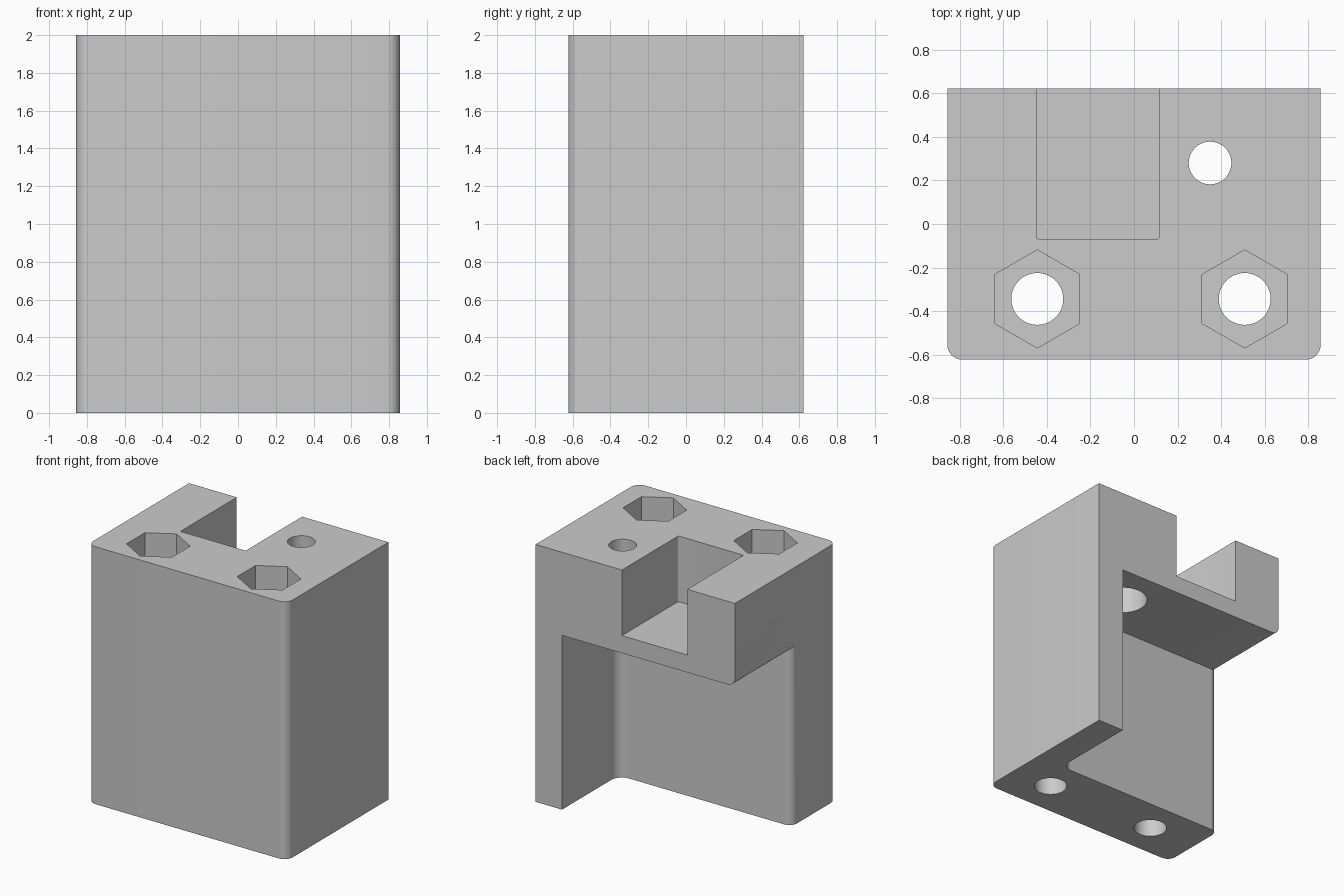
import bpy
import bmesh
import math
from mathutils import Vector, Matrix

if "Cube" in bpy.data.objects:
    bpy.data.objects.remove(bpy.data.objects["Cube"], do_unlink=True)

grey = bpy.data.materials.new("light_grey")
grey.use_nodes = True
colour = (0.6, 0.6, 0.6, 1)
grey.diffuse_color = colour
grey.node_tree.nodes["Principled BSDF"].inputs["Base Color"].default_value = colour

W, D, H = 0.857, 0.623, 2.0
LEDGE = 1.354       # underside of the overhanging block
WALL = -0.073       # inner face of the front wall
LEG = 0.63          # inner face of the side wall
FILLET = 0.065      # rounding of the outer pocket edges


def rounded(corners, steps=10):
    """Outline from (x, y, radius) corners, each filleted by its radius."""
    outline = []
    for i, (x, y, r) in enumerate(corners):
        p = Vector((x, y))
        if r == 0:
            outline.append(p)
            continue
        a = (Vector(corners[i - 1][:2]) - p).normalized()
        b = (Vector(corners[(i + 1) % len(corners)][:2]) - p).normalized()
        for k in range(steps + 1):
            t = k / steps * math.pi / 2
            outline.append(p + r * (a * (1 - math.sin(t)) + b * (1 - math.cos(t))))
    return outline


def circle(x, y, r, sides, start=0.0):
    return [Vector((x + r * math.cos(start + math.tau * k / sides),
                    y + r * math.sin(start + math.tau * k / sides)))
            for k in range(sides)]


def prism(name, outline, z0, z1, turn=None):
    bm = bmesh.new()
    base = bm.faces.new([bm.verts.new((p.x, p.y, z0)) for p in outline])
    top = bmesh.ops.extrude_face_region(bm, geom=[base])["geom"]
    bmesh.ops.translate(bm, vec=(0, 0, z1 - z0),
                        verts=[v for v in top if isinstance(v, bmesh.types.BMVert)])
    if turn:
        bmesh.ops.transform(bm, matrix=turn, verts=bm.verts)
    bmesh.ops.recalc_face_normals(bm, faces=bm.faces)
    mesh = bpy.data.meshes.new(name)
    bm.to_mesh(mesh)
    bm.free()
    mesh.materials.append(grey)
    obj = bpy.data.objects.new(name, mesh)
    bpy.context.collection.objects.link(obj)
    return obj


def combine(target, tool, operation):
    """Apply a boolean to target and remove the tool."""
    tool.hide_render = True
    mod = target.modifiers.new(tool.name, 'BOOLEAN')
    mod.operation = operation
    mod.solver = 'EXACT'
    mod.object = tool
    bpy.context.view_layer.objects.active = target
    bpy.ops.object.modifier_apply(modifier=mod.name)
    bpy.data.objects.remove(tool, do_unlink=True)


# Main block with rounded front edges
body = prism("bracket_body", rounded([(-W, -D, 0.07), (W, -D, 0.07),
                                      (W, D, 0), (-W, D, 0)]), 0, H)

# Pocket below the overhang: plan outline crossed with a side outline,
# so both outer edges are rounded and meet cleanly
edge = -W - 0.001
pocket = prism("pocket_cutter", rounded([
    (-1, WALL - 0.08, 0), (edge, WALL - 0.08, 0), (edge, WALL, FILLET),
    (LEG, WALL, 0.09), (LEG, 1, 0), (-1, 1, 0)]), -0.5, 1.7)
combine(pocket, prism("ledge_cutter", rounded([
    (-1.1, -1, 0), (-1.1, LEDGE + 0.08, 0), (edge, LEDGE + 0.08, 0),
    (edge, LEDGE, FILLET), (1, LEDGE, 0), (1, -1, 0)]),
    -0.9, 0.9, Matrix.Rotation(math.pi / 2, 4, 'X')), 'INTERSECT')
cutters = [pocket]

# Slot in the top, open at the back
cutters.append(prism("slot_cutter", rounded([
    (-0.447, -0.07, 0.012), (0.115, -0.07, 0.012), (0.115, 1, 0), (-0.447, 1, 0)], 4),
    1.49, 3))

# Bolt holes with hexagonal nut recesses
for x in (-0.444, 0.508):
    cutters.append(prism("bolt_hole_cutter", circle(x, -0.344, 0.119, 48), -1, 3))
    cutters.append(prism("nut_recess_cutter",
                         circle(x, -0.344, 0.225, 6, math.pi / 6), H - 0.5, 3))

# Hole through the overhang, widened from below
cutters.append(prism("pin_hole_cutter", circle(0.349, 0.28, 0.098, 48), 1, 3))
cutters.append(prism("counterbore_cutter", circle(0.349, 0.28, 0.183, 48),
                     1, LEDGE + 0.35))

for cutter in cutters:
    combine(body, cutter, 'DIFFERENCE')

bpy.ops.object.select_all(action='DESELECT')
body.select_set(True)
bpy.context.view_layer.objects.active = body
bpy.ops.object.shade_smooth_by_angle(angle=math.radians(30))
